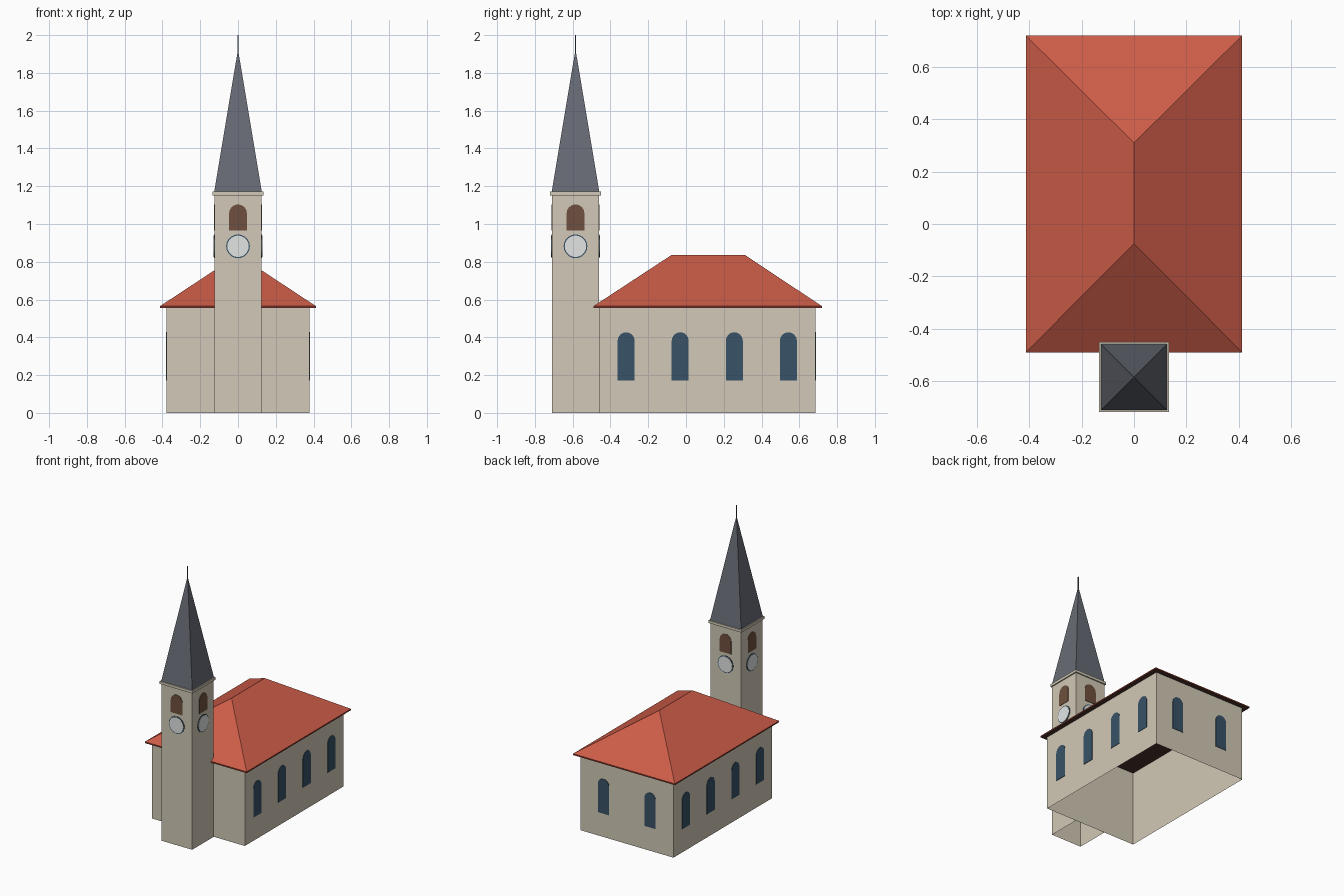
import bpy, bmesh, math
from mathutils import Vector

if "Cube" in bpy.data.objects:
    bpy.data.objects.remove(bpy.data.objects["Cube"])


def material(name, rgb):
    lin = [(c / 255 / 12.92) if c < 11 else ((c / 255 + 0.055) / 1.055) ** 2.4 for c in rgb]
    m = bpy.data.materials.new(name)
    m.diffuse_color = (*lin, 1)
    m.use_nodes = True
    m.node_tree.nodes["Principled BSDF"].inputs["Base Color"].default_value = m.diffuse_color
    return m


WALL = material("cream plaster", (210, 201, 183))
TILE = material("red roof tile", (204, 92, 72))
EAVE = material("dark red eave", (140, 58, 46))
SOFFIT = material("dark brown soffit", (74, 49, 41))
SLATE = material("grey slate", (103, 107, 116))
GLASS = material("dark blue", (56, 82, 102))
LOUVRE = material("brown louvre", (111, 80, 62))
WHITE = material("clock white", (226, 229, 229))

NAVE_X, NAVE_Y0, NAVE_Y1 = 0.378, -0.46, 0.685
TOWER_Y, TOWER_R = -0.585, 0.125
EAVES_Z = 0.555


def make(name, verts, faces, *mats):
    mesh = bpy.data.meshes.new(name)
    mesh.from_pydata(verts, [], faces)
    for m in mats:
        mesh.materials.append(m)
    bm = bmesh.new()
    bm.from_mesh(mesh)
    bmesh.ops.recalc_face_normals(bm, faces=bm.faces)
    bm.to_mesh(mesh)
    bm.free()
    ob = bpy.data.objects.new(name, mesh)
    bpy.context.collection.objects.link(ob)
    return ob


def rect(x, y0, y1, z):
    return [(-x, y0, z), (x, y0, z), (x, y1, z), (-x, y1, z)]


SIDES = [(i, (i + 1) % 4, (i + 1) % 4 + 4, i + 4) for i in range(4)]


def walls(name, x, y0, y1, z0, z1, mat, caps=False):
    faces = SIDES + ([(3, 2, 1, 0), (4, 5, 6, 7)] if caps else [])
    return make(name, rect(x, y0, y1, z0) + rect(x, y0, y1, z1), faces, mat)


def plate(name, outline, centre, normal, depth, mat):
    """Thin plate with a (sideways, up) outline, standing out from a wall."""
    n = Vector(normal)
    side = Vector((0, 0, 1)).cross(n)
    base = [Vector(centre) + side * u + Vector((0, 0, v)) for u, v in outline]
    k = len(base)
    verts = base + [p + n * depth for p in base]
    faces = [tuple(range(k, 2 * k))]
    faces += [(i, (i + 1) % k, (i + 1) % k + k, i + k) for i in range(k)]
    ob = make(name, verts, faces, mat)
    # open-backed plate: keep the front face pointing outward
    if ob.data.polygons[0].normal.dot(n) < 0:
        ob.data.flip_normals()
    return ob


def arch(half, bottom, top, steps=8):
    arc = [(half * math.cos(math.pi * i / steps), top - half + half * math.sin(math.pi * i / steps))
           for i in range(steps + 1)]
    return [(-half, bottom), (half, bottom)] + arc


def circle(r, n=20):
    return [(r * math.cos(2 * math.pi * i / n), r * math.sin(2 * math.pi * i / n)) for i in range(n)]


# Nave walls, open below
walls("nave_walls", NAVE_X, NAVE_Y0, NAVE_Y1, 0, EAVES_Z, WALL)

# Hipped roof with a thin eave edge and a flat soffit
roof_verts = rect(0.413, -0.49, 0.72, EAVES_Z) + rect(0.413, -0.49, 0.72, EAVES_Z + 0.01)
roof_verts += [(0, -0.075, 0.837), (0, 0.31, 0.837)]
roof = make("nave_roof", roof_verts,
            SIDES + [(3, 2, 1, 0), (4, 5, 8), (5, 6, 9, 8), (6, 7, 9), (7, 4, 8, 9)],
            TILE, EAVE, SOFFIT)
for p in roof.data.polygons:
    p.material_index = 2 if p.normal.z < -0.5 else (1 if abs(p.normal.z) < 0.1 else 0)

# Nave windows: four along each side, two at the back
nave_window = arch(0.045, 0.172, 0.427)
bay = (NAVE_Y1 - NAVE_Y0) / 4
for s in (-1, 1):
    for i in range(4):
        plate("nave_window", nave_window, (s * NAVE_X, NAVE_Y0 + bay * (i + 0.5), 0),
              (s, 0, 0), 0.003, GLASS)
    plate("back_window", nave_window, (s * NAVE_X / 2, NAVE_Y1, 0), (0, 1, 0), 0.003, GLASS)

# Tower shaft and cornice
walls("tower_walls", TOWER_R, TOWER_Y - TOWER_R, TOWER_Y + TOWER_R, 0, 1.155, WALL)
walls("tower_cornice", 0.134, TOWER_Y - 0.134, TOWER_Y + 0.134, 1.152, 1.171, WALL, caps=True)

# Belfry opening and clock on each tower face
for n in ((0, -1, 0), (1, 0, 0), (0, 1, 0), (-1, 0, 0)):
    c = Vector((0, TOWER_Y, 0)) + Vector(n) * TOWER_R
    clock = c + Vector((0, 0, 0.882))
    plate("belfry_opening", arch(0.047, 0.966, 1.104), c, n, 0.003, LOUVRE)
    plate("clock_ring", circle(0.063), clock, n, 0.003, GLASS)
    plate("clock_face", circle(0.057), clock, n, 0.005, WHITE)

# Spire and finial rod
make("spire", rect(0.126, TOWER_Y - 0.126, TOWER_Y + 0.126, 1.171) + [(0, TOWER_Y, 1.925)],
     [(0, 1, 4), (1, 2, 4), (2, 3, 4), (3, 0, 4), (3, 2, 1, 0)], SLATE)
walls("finial_rod", 0.0025, TOWER_Y - 0.0025, TOWER_Y + 0.0025, 1.9, 2.0, SLATE, caps=True)
